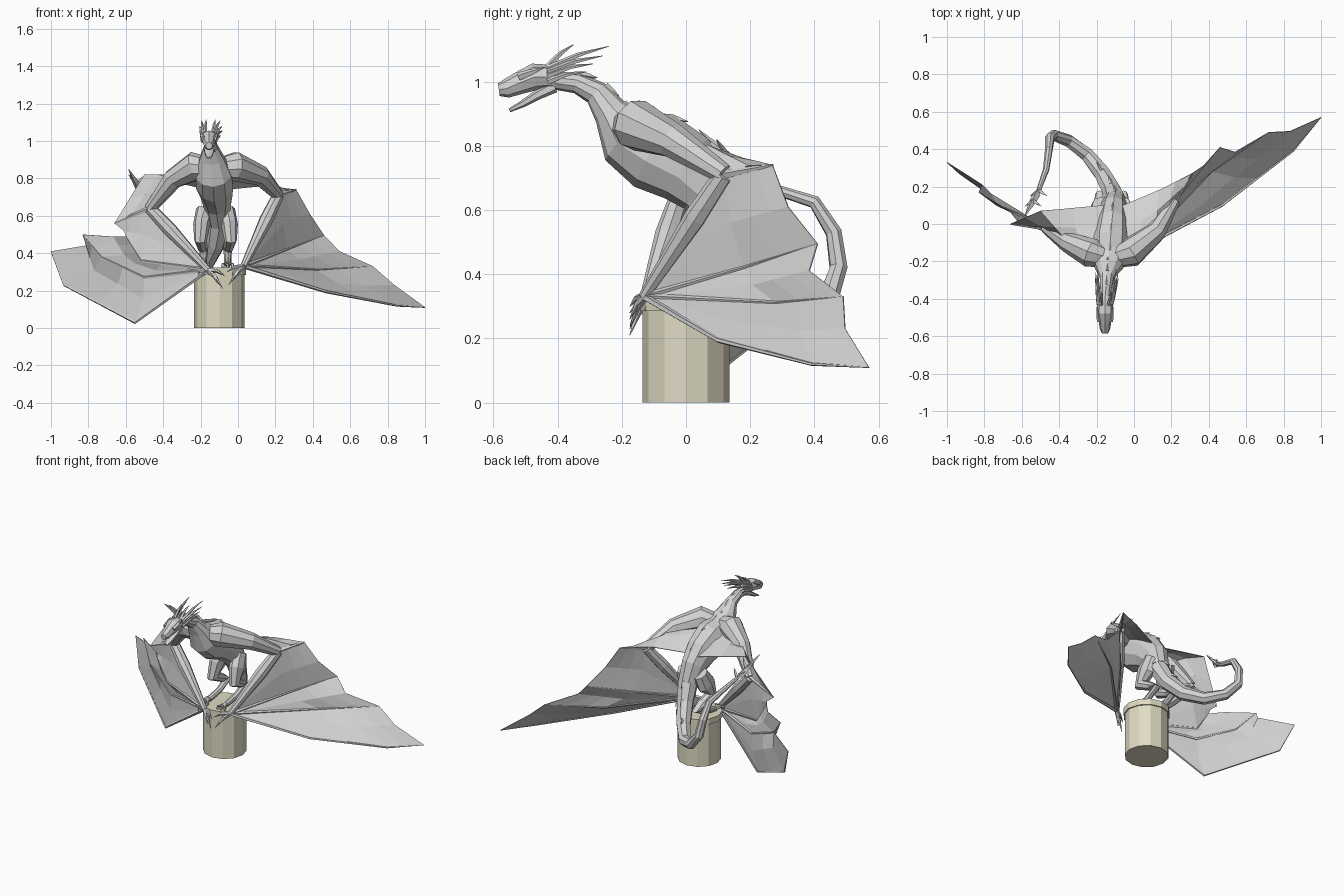
import bpy
import bmesh
from mathutils import Vector

default_cube = bpy.data.objects.get("Cube")
if default_cube:
    bpy.data.objects.remove(default_cube)


def make_material(name, colour):
    material = bpy.data.materials.new(name)
    material.use_nodes = True
    material.diffuse_color = (*colour, 1)
    material.node_tree.nodes["Principled BSDF"].inputs["Base Color"].default_value = (*colour, 1)
    return material


GREY = make_material("scale grey", (0.65, 0.65, 0.65))
STONE = make_material("pale stone", (0.74, 0.71, 0.55))


def finish(name, bm, material=GREY):
    bmesh.ops.remove_doubles(bm, verts=bm.verts, dist=0.0005)
    bmesh.ops.recalc_face_normals(bm, faces=bm.faces)
    mesh = bpy.data.meshes.new(name)
    bm.to_mesh(mesh)
    bm.free()
    mesh.materials.append(material)
    obj = bpy.data.objects.new(name, mesh)
    bpy.context.collection.objects.link(obj)
    return obj


def tube(name, path, sizes, sides=8):
    """Loft rings along a path; each size is a radius or (half width, half height)."""
    bm = bmesh.new()
    path = [Vector(p) for p in path]
    side, previous = None, None
    for i, centre in enumerate(path):
        ahead = path[min(i + 1, len(path) - 1)]
        tangent = (ahead - path[max(i - 1, 0)]).normalized()
        if side is None:
            side = Vector((1, 0, 0)) if abs(tangent.x) < 0.8 else Vector((0, 1, 0))
        side = (side - tangent * side.dot(tangent)).normalized()
        up = side.cross(tangent)
        wide, high = sizes[i] if isinstance(sizes[i], tuple) else (sizes[i], sizes[i])
        ring = bmesh.ops.create_circle(bm, segments=sides, radius=1)["verts"]
        for v in ring:
            v.co = centre + side * (v.co.x * wide) + up * (v.co.y * high)
        if previous:
            for k in range(sides):
                n = (k + 1) % sides
                bm.faces.new((previous[k], previous[n], ring[n], ring[k]))
        else:
            bm.faces.new(ring)
        previous = ring
    bm.faces.new(previous)
    return finish(name, bm)


def spike(name, base, tip, radius, sides=5, bend=0.0):
    base, tip = Vector(base), Vector(tip)
    middle = base.lerp(tip, 0.5) + Vector((0, 0, bend))
    return tube(name, [base, middle, tip], [radius, radius * 0.7, 0.001], sides)


def subdivide(points, count):
    """Split a polyline into count steps, keeping every corner point."""
    points = [Vector(p) for p in points]
    per_segment = count // (len(points) - 1)
    result = [points[0]]
    for a, b in zip(points, points[1:]):
        result += [a.lerp(b, (k + 1) / per_segment) for k in range(per_segment)]
    return result


def add_grid(bm, rows):
    verts = [[bm.verts.new(p) for p in row] for row in rows]
    for first, second in zip(verts, verts[1:]):
        for k in range(len(first) - 1):
            bm.faces.new((first[k], first[k + 1], second[k + 1], second[k]))


# Pedestal with a slightly wider cap
for name, radius, low, high in (("pedestal", 0.135, 0, 0.29), ("pedestal_cap", 0.143, 0.285, 0.325)):
    bpy.ops.mesh.primitive_cylinder_add(vertices=12, radius=radius, depth=high - low,
                                        location=(-0.1, 0, (low + high) / 2))
    bpy.context.object.name = name
    bpy.context.object.data.materials.append(STONE)

# Neck and torso
torso_path = [(-0.155, -0.42, 1.005), (-0.15, -0.34, 0.995), (-0.145, -0.28, 0.965),
              (-0.14, -0.235, 0.905), (-0.13, -0.185, 0.83), (-0.125, -0.1, 0.785),
              (-0.115, 0, 0.73), (-0.11, 0.07, 0.66), (-0.1, 0.12, 0.56)]
torso_sizes = [0.028, 0.032, 0.04, (0.07, 0.055), (0.1, 0.1), (0.105, 0.128), (0.09, 0.115),
               (0.075, 0.095), 0.065]
tube("neck_and_torso", torso_path, torso_sizes, 10)

# Tail hooks down, round and up to a leaf-shaped tip
tail_path = [(-0.11, 0.07, 0.66), (-0.1, 0.12, 0.56), (-0.12, 0.18, 0.45), (-0.17, 0.27, 0.35),
             (-0.25, 0.37, 0.3), (-0.35, 0.445, 0.33), (-0.43, 0.475, 0.42), (-0.45, 0.46, 0.53),
             (-0.455, 0.4, 0.625), (-0.47, 0.29, 0.66), (-0.51, 0.18, 0.72), (-0.57, 0.07, 0.82)]
tail_sizes = [0.07, 0.064, 0.053, 0.046, 0.039, 0.034, 0.029, 0.026, 0.021, 0.017, 0.012, 0.004]
tube("tail", tail_path, tail_sizes)
spike("tail_blade", (-0.52, 0.16, 0.73), (-0.585, 0.04, 0.85), 0.022, 4)
for offset in (-0.045, 0.045):
    for start in ((-0.51, 0.18, 0.72), (-0.54, 0.125, 0.77)):
        spike("tail_barb", start, Vector(start) + Vector((offset, -0.03, 0.05)), 0.012, 4)

# Ridge of spines along the neck, back and upper tail
for path, sizes in ((torso_path[1:8], torso_sizes[1:8]), (tail_path[1:5], tail_sizes[1:5])):
    for i in range(len(path) - 1):
        start, end = Vector(path[i]), Vector(path[i + 1])
        along = (end - start).normalized()
        out = Vector((1, 0, 0)).cross(along).normalized()
        size = sizes[i][1] if isinstance(sizes[i], tuple) else sizes[i]
        base = start + out * size * 0.9
        spike("back_spine", base, base + out * 0.015 + along * 0.05, 0.012, 4)

# Head: skull, open lower jaw, brow, horns
HEAD_X = -0.155
tube("skull", [(HEAD_X, y, z) for y, z in ((-0.39, 1.005), (-0.43, 1.015), (-0.47, 1.015),
                                           (-0.52, 0.995), (-0.56, 0.978), (-0.583, 0.975))],
     [0.028, (0.042, 0.038), (0.045, 0.042), (0.034, 0.035), (0.028, 0.029), (0.018, 0.02)])
tube("lower_jaw", [(HEAD_X, y, z) for y, z in ((-0.41, 0.985), (-0.46, 0.96), (-0.51, 0.93),
                                               (-0.55, 0.91))],
     [(0.028, 0.02), (0.032, 0.016), (0.024, 0.011), (0.012, 0.006)], 6)
horns = [(0.02, 1.045, 0.025, -0.35, 1.115), (0.03, 1.04, 0.05, -0.24, 1.11),
         (0.035, 1.03, 0.06, -0.26, 1.08), (0.035, 1.02, 0.062, -0.29, 1.055),
         (0.035, 1.0, 0.055, -0.31, 1.03)]
for mirror in (-1, 1):
    for x, z, tip_x, tip_y, tip_z in horns:
        spike("horn", (HEAD_X + mirror * x, -0.43, z),
              (HEAD_X + 0.01 + mirror * tip_x, tip_y, tip_z), 0.011, 5, 0.008)
    spike("brow", (HEAD_X + mirror * 0.03, -0.52, 1.015),
          (HEAD_X + mirror * 0.045, -0.44, 1.045), 0.014)

# Hind legs crouching on the pedestal, with gripping toes
for name, x, out in (("right", -0.175, -1), ("left", -0.065, 1)):
    foot = Vector((x + out * 0.01, -0.05, 0.34))
    tube(name + "_hind_leg",
         [(x, 0.1, 0.63), (x + out * 0.02, 0.06, 0.55), (x + out * 0.025, 0.02, 0.47),
          (x + out * 0.015, 0.1, 0.43), (x + out * 0.01, 0.16, 0.41), (x + out * 0.01, 0.06, 0.36), foot],
         [0.05, (0.045, 0.07), (0.034, 0.045), 0.028, 0.022, 0.02, 0.017])
    for splay in (-0.025, 0, 0.025):
        knuckle = foot + Vector((splay, -0.06, 0.005))
        spike(name + "_toe", foot, knuckle, 0.014)
        spike(name + "_claw", knuckle - Vector((0, -0.015, 0)), knuckle + Vector((0, -0.02, -0.06)), 0.009)


def build_wing(name, shoulder, upper_arm, elbow, wrist, fingers, trailing, scallops, inward):
    """Arm, finger bones and the membranes stretched between them."""
    arm = [shoulder, upper_arm, elbow]
    inside = Vector(shoulder) + Vector((inward * 0.07, -0.02, -0.01))
    tube(name + "_upper_arm", [inside] + arm, [0.06, 0.08, 0.055, 0.032], 9)
    middle = Vector(elbow).lerp(Vector(wrist), 0.35)
    tube(name + "_forearm", [elbow, middle, wrist], [0.032, 0.038, 0.018])
    tube(name + "_elbow_strut", [elbow, trailing[0]], [0.016, 0.004], 5)
    rays = [[wrist] + finger for finger in fingers]
    for ray in rays:
        thick = [0.012 - 0.01 * i / (len(ray) - 1) for i in range(len(ray))]
        tube(name + "_finger", ray, thick, 5)
    rays.append([wrist, elbow, trailing[0]])
    steps, root, bm = 6, Vector(wrist), bmesh.new()
    for first, second, scallop in zip(rays, rays[1:], scallops):
        a, b = subdivide(first, steps), subdivide(second, steps)
        normal = (a[-1] - root).cross(b[-1] - root).normalized()
        valley = []
        for i in range(steps + 1):
            share = i / steps
            valley.append(root.lerp((a[i] + b[i]) / 2, 1 - scallop * share) + normal * 0.012 * share)
        add_grid(bm, [a, valley, b])
    inner, outer = subdivide(arm[::-1], 4), subdivide(trailing, 4)
    ridge = [p.lerp(q, 0.5) + Vector((0, 0, 0.012)) for p, q in zip(inner, outer)]
    add_grid(bm, [inner, ridge, outer])
    membrane = finish(name + "_membrane", bm)
    shell = membrane.modifiers.new("thickness", "SOLIDIFY")
    shell.thickness, shell.offset = 0.004, 0
    # Thumb and small claws hooked over the pedestal edge
    for reach, drop in ((0.08, -0.1), (0.05, -0.07), (0.09, -0.03)):
        spike(name + "_thumb_claw", wrist, root + Vector((inward * reach, -0.045, drop)), 0.014, 5, 0.012)


build_wing("left_wing", (-0.02, -0.155, 0.865), (0.12, -0.04, 0.815), (0.215, 0.12, 0.71),
           (0.03, -0.13, 0.33),
           [[(0.47, 0.1, 0.195), (0.85, 0.39, 0.12), (1, 0.57, 0.11)],
            [(0.42, 0.28, 0.31), (0.72, 0.49, 0.33)],
            [(0.26, 0.18, 0.42), (0.46, 0.41, 0.495)]],
           [(0.31, 0.27, 0.74), (0.13, 0.18, 0.76), (-0.08, 0.09, 0.74)], (0.04, 0.1, 0.03), -1)
build_wing("right_wing", (-0.23, -0.155, 0.865), (-0.35, -0.1, 0.795), (-0.47, -0.02, 0.64),
           (-0.16, -0.13, 0.31),
           [[(-0.55, 0.01, 0.03), (-0.93, 0.27, 0.23), (-1, 0.33, 0.41)],
            [(-0.5, 0, 0.27), (-0.73, 0.1, 0.38), (-0.83, 0.17, 0.5)],
            [(-0.52, -0.02, 0.36), (-0.6, -0.01, 0.49)]],
           [(-0.66, 0, 0.56), (-0.5, 0.07, 0.82), (-0.16, 0.1, 0.74)], (0.13, 0.08, 0.04), 1)
